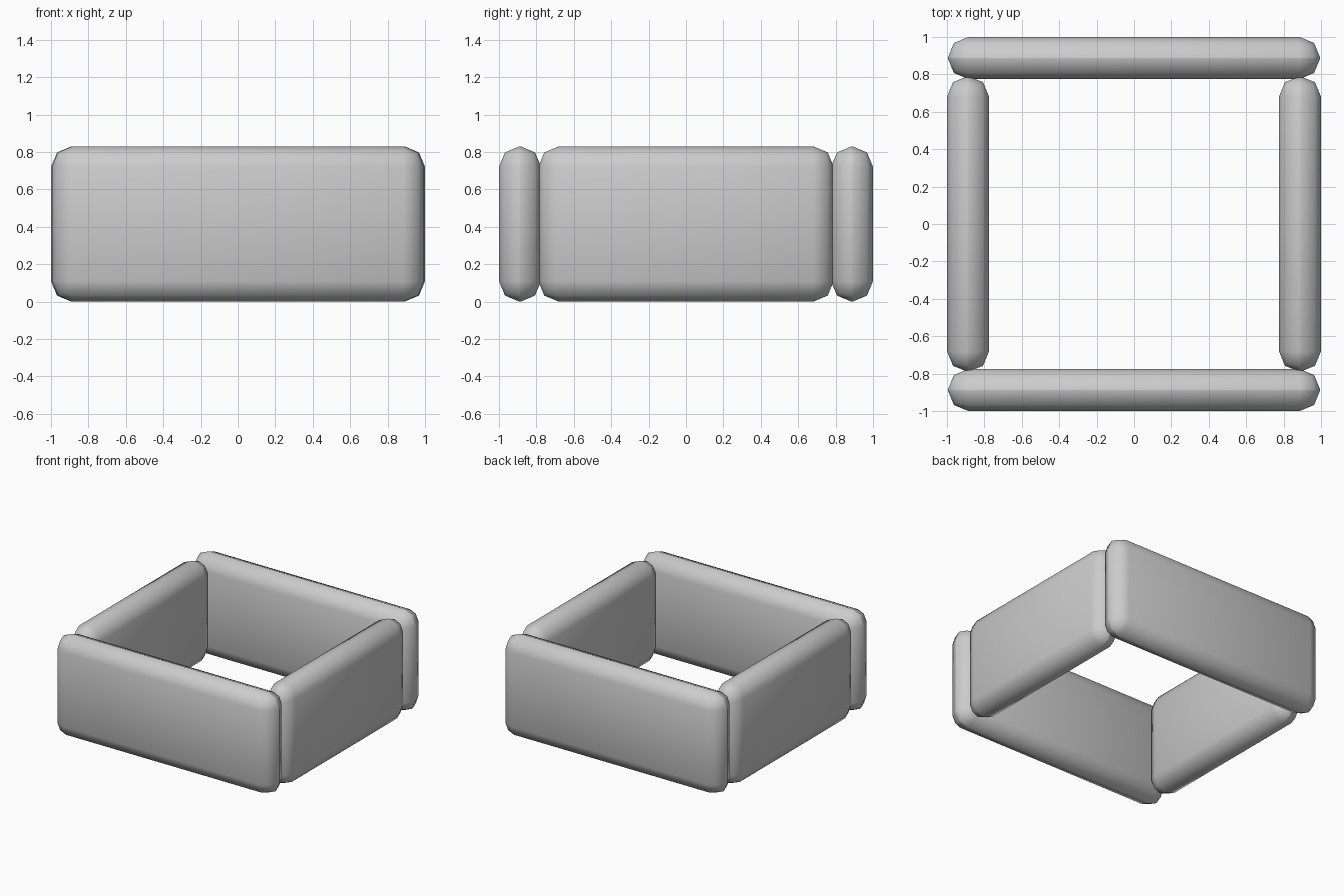
import bpy

# Remove the default object
cube = bpy.data.objects.get("Cube")
if cube:
    bpy.data.objects.remove(cube, do_unlink=True)

# Single plain grey
GREY = (0.6, 0.6, 0.6, 1.0)
grey = bpy.data.materials.new("plain_grey")
grey.use_nodes = True
grey.diffuse_color = GREY
grey.node_tree.nodes["Principled BSDF"].inputs["Base Color"].default_value = GREY

HEIGHT = 0.83
THICK = 0.225
ROUND = 0.11


def board(name, centre, size):
    """A plank with softly rounded edges all around."""
    bpy.ops.mesh.primitive_cube_add(size=1, location=centre)
    obj = bpy.context.object
    obj.name = name
    obj.scale = size
    bpy.ops.object.transform_apply(location=False, rotation=False, scale=True)
    bevel = obj.modifiers.new("rounded_edges", "BEVEL")
    bevel.width = ROUND
    bevel.segments = 2
    bevel.limit_method = "NONE"
    bpy.ops.object.modifier_apply(modifier=bevel.name)
    obj.data.materials.append(grey)
    bpy.ops.object.shade_smooth()
    return obj


offset = 1 - THICK / 2

# Long boards at front and back
for name, side in (("front_board", -1), ("back_board", 1)):
    board(name, (0, side * offset, HEIGHT / 2), (1.99, THICK, HEIGHT))

# Shorter boards fitted between them
for name, side in (("right_board", -1), ("left_board", 1)):
    board(name, (side * offset, 0, HEIGHT / 2), (THICK, 1.58, HEIGHT))
